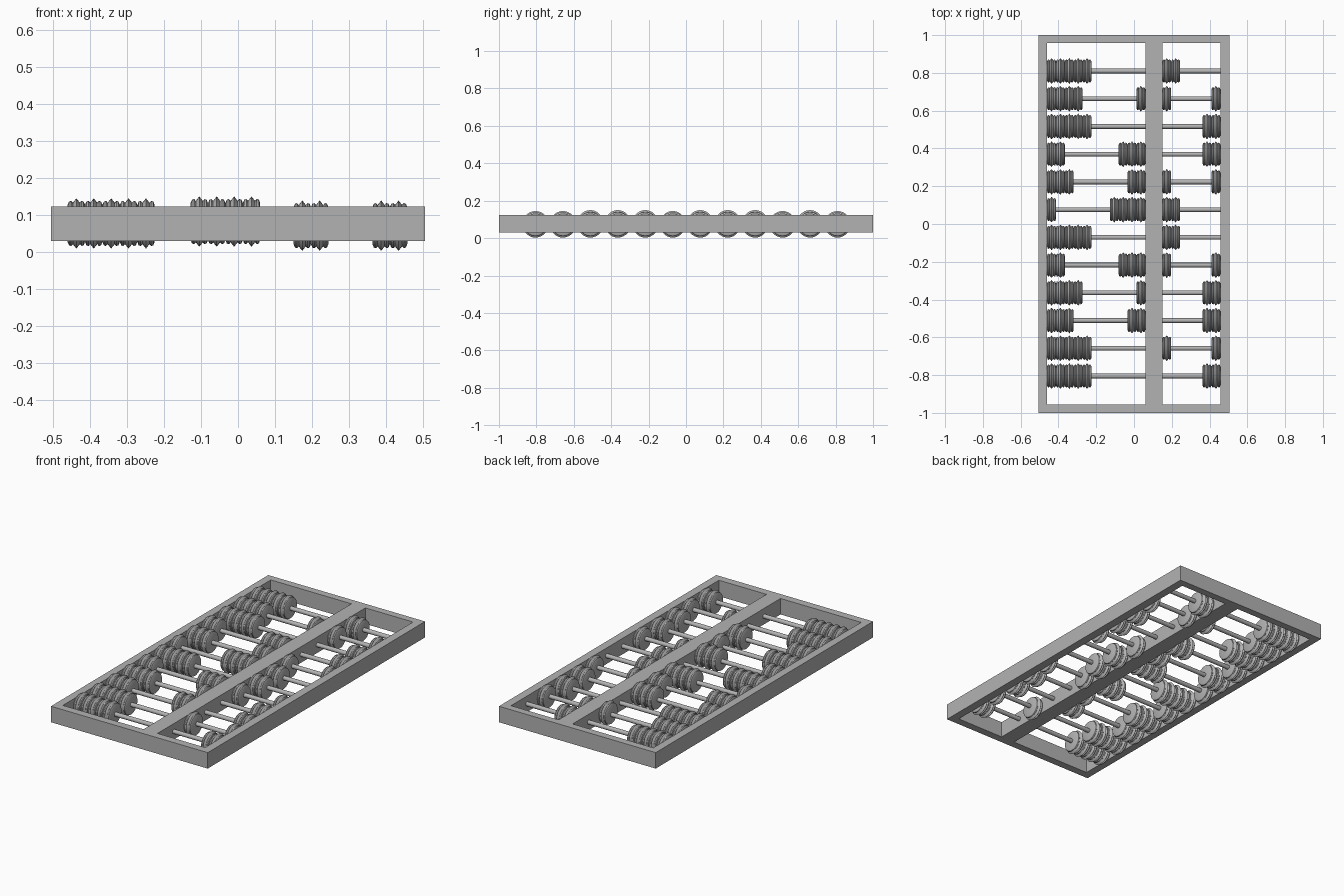
import bpy
import math
from mathutils import Matrix

cube = bpy.data.objects.get("Cube")
if cube:
    bpy.data.objects.remove(cube, do_unlink=True)

gray = bpy.data.materials.new("plain_gray")
gray.use_nodes = True
gray.diffuse_color = (0.45, 0.45, 0.45, 1)
gray.node_tree.nodes["Principled BSDF"].inputs["Base Color"].default_value = gray.diffuse_color

BOTTOM, TOP = 0.03, 0.123
AXIS_Z = 0.077
LEFT, BEAM_L, BEAM_R, RIGHT = -0.46, 0.06, 0.15, 0.457
BEAD_W = 0.047


def box(name, x0, x1, y0, y1):
    bpy.ops.mesh.primitive_cube_add(size=1, location=((x0 + x1) / 2, (y0 + y1) / 2, (BOTTOM + TOP) / 2))
    ob = bpy.context.object
    ob.name = name
    ob.data.transform(Matrix.Diagonal((x1 - x0, y1 - y0, TOP - BOTTOM, 1)))
    ob.data.materials.append(gray)


def rod(name, x0, x1, y):
    bpy.ops.mesh.primitive_cylinder_add(vertices=16, radius=0.0125, depth=x1 - x0,
                                        location=((x0 + x1) / 2, y, AXIS_Z))
    ob = bpy.context.object
    ob.name = name
    ob.data.transform(Matrix.Rotation(math.pi / 2, 4, 'Y'))
    ob.data.materials.append(gray)
    bpy.ops.object.shade_smooth_by_angle(angle=math.radians(35))


def bead_mesh():
    # Ridged profile revolved about x: (position across the width, radius)
    half = [(-0.5, 0.05), (-0.42, 0.059), (-0.3, 0.061), (-0.2, 0.056), (-0.1, 0.062)]
    profile = half + [(0, 0.068)] + [(-t, r) for t, r in reversed(half)]
    n = 28
    verts = [(t * BEAD_W, r * math.cos(a), r * math.sin(a))
             for t, r in profile for a in [math.tau * i / n for i in range(n)]]
    faces = [(j * n + i, j * n + (i + 1) % n, (j + 1) * n + (i + 1) % n, (j + 1) * n + i)
             for j in range(len(profile) - 1) for i in range(n)]
    faces += [tuple(reversed(range(n))), tuple(range(len(verts) - n, len(verts)))]
    me = bpy.data.meshes.new("bead")
    me.from_pydata(verts, [], faces)
    me.materials.append(gray)
    return me


bead = bead_mesh()


def beads(name, start, count, y, lift):
    for i in range(count):
        ob = bpy.data.objects.new(name, bead)
        ob.location = (start + (i + 0.5) * BEAD_W, y, AXIS_Z + lift)
        bpy.context.collection.objects.link(ob)


# Frame and dividing beam
box("frame_right_rail", -0.505, LEFT, -1, 1)
box("frame_left_rail", RIGHT, 0.505, -1, 1)
box("frame_back_rail", LEFT, RIGHT, 0.958, 1)
box("frame_front_rail", LEFT, RIGHT, -1, -0.955)
box("dividing_beam", BEAM_L, BEAM_R, -0.955, 0.958)

# Per rod: lower beads slid outward (of five), upper beads at the beam (of two)
rows = [(5, 2), (4, 1), (5, 0), (2, 0), (3, 1), (1, 2), (5, 2), (2, 1), (4, 0), (3, 0), (5, 1), (5, 0)]
for k, (out, near) in enumerate(rows):
    y = 0.81 - 0.1468 * k
    rod("lower_rod", LEFT, BEAM_L, y)
    rod("upper_rod", BEAM_R, RIGHT, y)
    beads("lower_bead_outer", LEFT, out, y, 0)
    beads("lower_bead_inner", BEAM_L - (5 - out) * BEAD_W, 5 - out, y, 0.005)
    beads("upper_bead_inner", BEAM_R, near, y, -0.006)
    beads("upper_bead_outer", RIGHT - (2 - near) * BEAD_W, 2 - near, y, -0.006)

# Smooth the round of the beads, keeping the ridges sharp
sample = next(o for o in bpy.data.objects if o.data == bead)
bpy.ops.object.select_all(action='DESELECT')
bpy.context.view_layer.objects.active = sample
sample.select_set(True)
bead.shade_smooth()
bead.set_sharp_from_angle(angle=math.radians(25))
